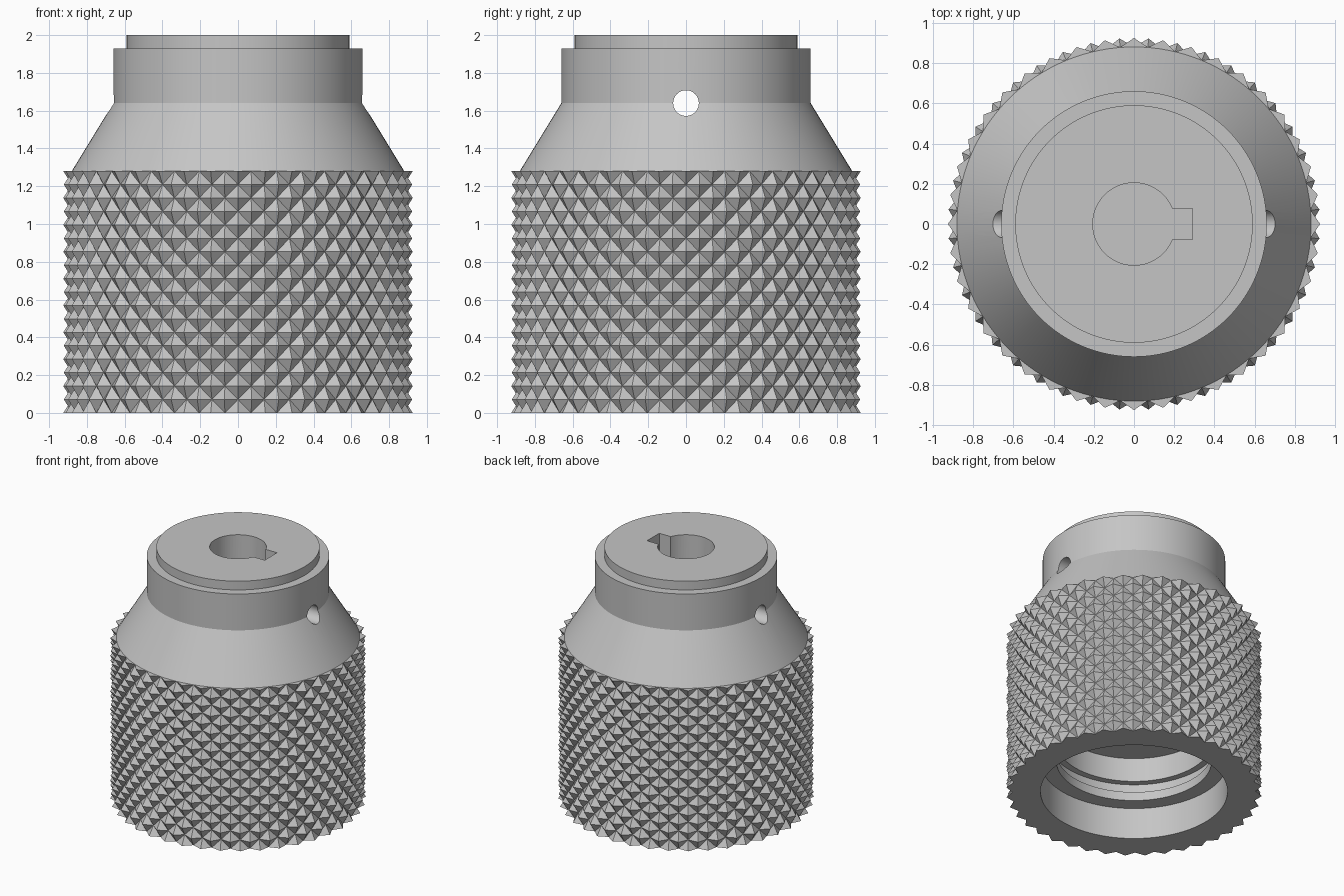
import bpy, bmesh, math

if "Cube" in bpy.data.objects:
    bpy.data.objects.remove(bpy.data.objects["Cube"], do_unlink=True)

GREY = (0.56, 0.56, 0.56, 1)
metal = bpy.data.materials.new("grey metal")
metal.diffuse_color = GREY
metal.use_nodes = True
metal.node_tree.nodes["Principled BSDF"].inputs["Base Color"].default_value = GREY


def polar(radius, angle, z):
    return (radius * math.cos(angle), radius * math.sin(angle), z)


def make_object(name, bm):
    mesh = bpy.data.meshes.new(name)
    bmesh.ops.recalc_face_normals(bm, faces=bm.faces)
    bm.to_mesh(mesh)
    bm.free()
    mesh.materials.append(metal)
    obj = bpy.data.objects.new(name, mesh)
    bpy.context.collection.objects.link(obj)
    return obj


def lathe(name, profile, segments):
    """Spin a profile that starts and ends on the axis into a closed solid."""
    bm = bmesh.new()
    verts = [bm.verts.new((r, 0, z)) for r, z in profile]
    edges = [bm.edges.new(pair) for pair in zip(verts, verts[1:])]
    bmesh.ops.spin(bm, geom=verts + edges, cent=(0, 0, 0), axis=(0, 0, 1),
                   angle=math.tau, steps=segments, use_duplicate=False)
    bmesh.ops.remove_doubles(bm, verts=bm.verts, dist=0.0005)
    return make_object(name, bm)


def cut(target, cutter):
    mod = target.modifiers.new("cut", "BOOLEAN")
    mod.operation = "DIFFERENCE"
    mod.solver = "EXACT"
    mod.object = cutter
    bpy.ops.object.select_all(action="DESELECT")
    bpy.context.view_layer.objects.active = target
    target.select_set(True)
    bpy.ops.object.modifier_apply(modifier=mod.name)
    bpy.data.objects.remove(cutter, do_unlink=True)


# Body: hollow base with stepped, grooved socket, cone, neck and top boss
SOCKET, LIP, GROOVE, CORE = 0.676, 0.56, 0.61, 0.86
body = lathe("knob_body", [
    (0, 0.6), (LIP, 0.6), (LIP, 0.41), (GROOVE, 0.41), (GROOVE, 0.32),
    (LIP, 0.32), (LIP, 0.25), (SOCKET, 0.25), (SOCKET, 0), (CORE, 0),
    (CORE, 1.27), (0.88, 1.28), (0.66, 1.64), (0.66, 1.93), (0.59, 1.93),
    (0.59, 2), (0, 2)], 128)

# Blind shaft bore
FLOOR, ABOVE = 1.2, 2.1
cut(body, lathe("bore_cutter", [(0, FLOOR), (0.205, FLOOR), (0.205, ABOVE), (0, ABOVE)], 64))

# Keyway on the left side of the bore
bpy.ops.mesh.primitive_cube_add(size=1, location=(0.19, 0, (FLOOR + ABOVE) / 2))
key = bpy.context.object
key.scale = (0.2, 0.155, ABOVE - FLOOR)
bpy.context.view_layer.update()
cut(body, key)

# Set screw hole straight through the neck
bpy.ops.mesh.primitive_cylinder_add(vertices=32, radius=0.068, depth=2,
                                    location=(0, 0, 1.64), rotation=(0, math.pi / 2, 0))
hole = bpy.context.object
bpy.context.view_layer.update()
cut(body, hole)
body.data.materials.clear()
body.data.materials.append(metal)
for face in body.data.polygons:
    face.material_index = 0
bpy.ops.object.shade_smooth_by_angle(angle=math.radians(25))

# Knurled sleeve: staggered pyramids, peaks and valleys alternate on a grid
COLUMNS, ROWS, HEIGHT = 80, 18, 1.28
PEAK, VALLEY = 0.925, 0.88
bm = bmesh.new()
grid = [[bm.verts.new(polar(VALLEY if (j + k) % 2 else PEAK,
                            math.tau * j / COLUMNS, HEIGHT * k / ROWS))
         for j in range(COLUMNS)] for k in range(ROWS + 1)]
for k in range(ROWS):
    for j in range(COLUMNS):
        n = (j + 1) % COLUMNS
        a, b, c, d = grid[k][j], grid[k][n], grid[k + 1][n], grid[k + 1][j]
        if (j + k) % 2:      # valley to valley diagonal from a to c
            bm.faces.new((a, b, c))
            bm.faces.new((a, c, d))
        else:
            bm.faces.new((a, b, d))
            bm.faces.new((b, c, d))

# Flat ends and hidden inner wall of the sleeve
inner = [[bm.verts.new(polar(CORE - 0.002, math.tau * j / COLUMNS, z))
          for j in range(COLUMNS)] for z in (0, HEIGHT)]
for j in range(COLUMNS):
    n = (j + 1) % COLUMNS
    for outer_row, inner_row in ((grid[0], inner[0]), (grid[ROWS], inner[1])):
        bm.faces.new((outer_row[j], outer_row[n], inner_row[n], inner_row[j]))
    bm.faces.new((inner[0][j], inner[0][n], inner[1][n], inner[1][j]))
make_object("knurled_grip", bm)
